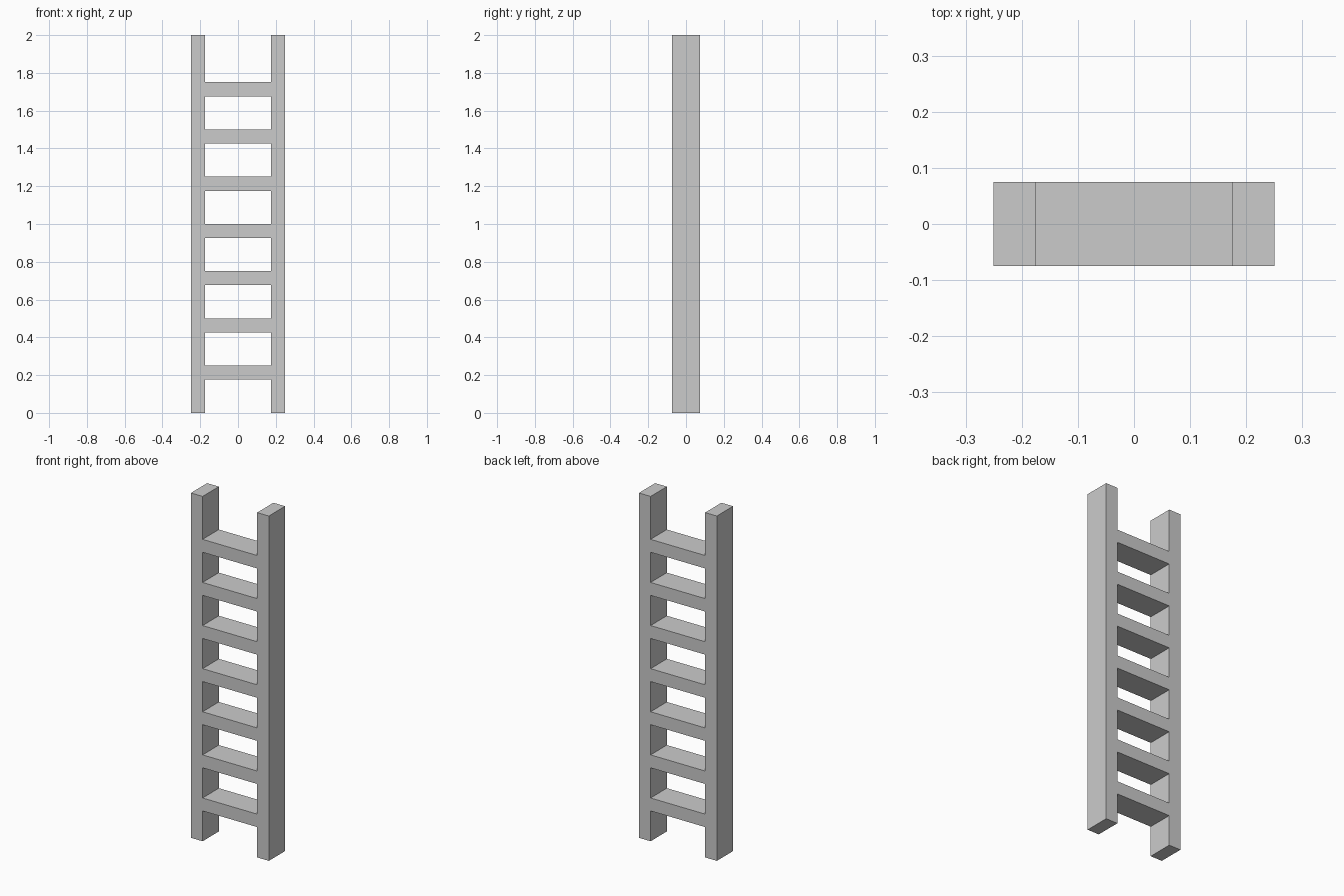
import bpy

if "Cube" in bpy.data.objects:
    bpy.data.objects.remove(bpy.data.objects["Cube"])


def box(name, x, z, sx, sz, depth=0.149):
    bpy.ops.mesh.primitive_cube_add(size=1, location=(x, 0, z))
    obj = bpy.context.object
    obj.name = name
    obj.scale = (sx, depth, sz)
    bpy.ops.object.transform_apply(location=False, rotation=False, scale=True)
    return obj


RAIL = 0.075      # rail width
RUNG = 0.075      # rung thickness
INNER = 0.175     # half gap between the rails

# Side rails
for side, label in ((-1, "left"), (1, "right")):
    box(f"{label}_rail", side * (INNER + RAIL / 2), 1.0, RAIL, 2.0)

# Seven rungs, evenly spaced, flush with the rails
for i in range(1, 8):
    box(f"rung_{i}", 0, i * 0.25 + 0.001 - RUNG / 2, 2 * INNER, RUNG)
